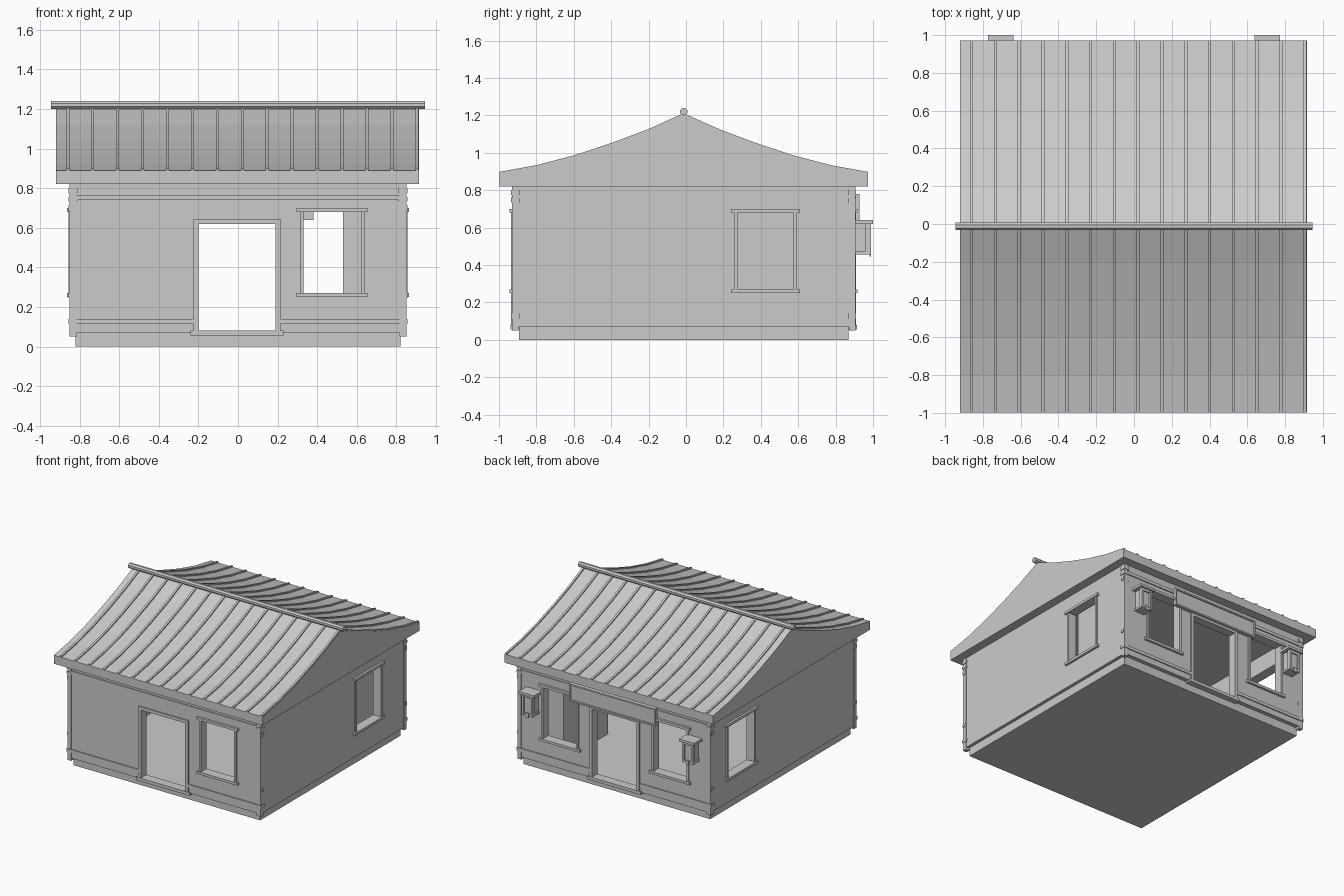
import bpy, bmesh, math
from mathutils import Vector

if "Cube" in bpy.data.objects:
    bpy.data.objects.remove(bpy.data.objects["Cube"], do_unlink=True)

grey = bpy.data.materials.new("plain_grey")
grey.use_nodes = True
grey.diffuse_color = (0.6, 0.6, 0.6, 1)
grey.node_tree.nodes["Principled BSDF"].inputs["Base Color"].default_value = (0.6, 0.6, 0.6, 1)

YC = -0.0125              # middle of the house, front to back
HALF_X, HALF_Y = 0.845, 0.9125
THICK = 0.06


def finish(name, bm):
    bmesh.ops.recalc_face_normals(bm, faces=bm.faces)
    mesh = bpy.data.meshes.new(name)
    bm.to_mesh(mesh)
    bm.free()
    mesh.materials.append(grey)
    obj = bpy.data.objects.new(name, mesh)
    bpy.context.collection.objects.link(obj)
    return obj


def box(name, x, y, z):
    """Box from three (low, high) ranges."""
    bm = bmesh.new()
    bmesh.ops.create_cube(bm, size=1)
    for v in bm.verts:
        v.co = Vector(r[0] + (c + 0.5) * (r[1] - r[0]) for c, r in zip(v.co, (x, y, z)))
    return finish(name, bm)


def wall_box(name, side, u, d, z):
    """Box on a wall: u runs along the wall, d points out from its face."""
    if side == "front":
        return box(name, u, (YC - HALF_Y - d[1], YC - HALF_Y - d[0]), z)
    if side == "back":
        return box(name, u, (YC + HALF_Y + d[0], YC + HALF_Y + d[1]), z)
    if side == "left":
        return box(name, (HALF_X + d[0], HALF_X + d[1]), u, z)
    return box(name, (-HALF_X - d[1], -HALF_X - d[0]), u, z)


def prism(name, outline, x):
    """Extrude a (y, z) outline along x."""
    bm = bmesh.new()
    face = bm.faces.new([bm.verts.new((x[0], p[0], p[1])) for p in outline])
    ext = bmesh.ops.extrude_face_region(bm, geom=[face])
    moved = [g for g in ext["geom"] if isinstance(g, bmesh.types.BMVert)]
    bmesh.ops.translate(bm, verts=moved, vec=(x[1] - x[0], 0, 0))
    return finish(name, bm)


# Base and hollow walls
box("base", (-0.82, 0.82), (YC - 0.88, YC + 0.88), (0, 0.07))
walls = box("walls", (-HALF_X, HALF_X), (YC - HALF_Y, YC + HALF_Y), (0.068, 0.822))


def cut(cutter):
    cutter.hide_render = True
    cutter.hide_viewport = True
    cutter.display_type = "WIRE"
    mod = walls.modifiers.new("cut", "BOOLEAN")
    mod.operation, mod.solver, mod.object = "DIFFERENCE", "EXACT", cutter


cut(box("room_cutter", (-HALF_X + THICK, HALF_X - THICK),
        (YC - HALF_Y + THICK, YC + HALF_Y - THICK), (-0.1, 0.9)))

# Windows with surrounds
windows = [("front", 0.33, 0.62), ("back", 0.33, 0.62), ("back", -0.64, -0.35),
           ("left", 0.275, 0.575), ("right", 0.36, 0.685)]
WZ = (0.27, 0.68)
for side, a, b in windows:
    cut(wall_box(side + "_window_cutter", side, (a, b), (-0.1, 0.1), WZ))
    for u in ((a - 0.018, a), (b, b + 0.018)):
        wall_box(side + "_window_post", side, u, (-0.03, 0.01), WZ)
    for z in ((WZ[0] - 0.02, WZ[0]), (WZ[1], WZ[1] + 0.02)):
        wall_box(side + "_window_rail", side, (a - 0.035, b + 0.035), (-0.03, 0.018), z)

# Doorways with frames and thresholds
for side in ("front", "back"):
    cut(wall_box(side + "_door_cutter", side, (-0.2, 0.19), (-0.1, 0.1), (0, 0.62)))
    for u in ((-0.225, -0.2), (0.19, 0.215)):
        wall_box(side + "_door_post", side, u, (-0.03, 0.01), (0.07, 0.62))
    wall_box(side + "_door_lintel", side, (-0.225, 0.215), (-0.03, 0.01), (0.62, 0.645))
    wall_box(side + "_threshold", side, (-0.24, 0.23), (-THICK, 0.014), (0.055, 0.08))
    # Horizontal rails beside the door
    for u in ((-0.82, -0.225), (0.215, 0.82)):
        wall_box(side + "_lower_rail", side, u, (-0.01, 0.008), (0.115, 0.14))
    wall_box(side + "_upper_rail", side, (-0.82, 0.82), (-0.01, 0.008), (0.74, 0.765))

# Corner posts with projecting beam ends
for sx in (-1, 1):
    for sy in (-1, 1):
        cx, cy = sx * (HALF_X - 0.012), YC + sy * (HALF_Y - 0.012)
        box("corner_post", (cx - 0.017, cx + 0.017), (cy - 0.017, cy + 0.017), (0.05, 0.822))
        for z in ((0.735, 0.755), (0.775, 0.8), (0.115, 0.14)):
            box("beam_end", (cx - 0.022, cx + 0.022), (cy - 0.022, cy + 0.022), z)
        for z in ((0.685, 0.715), (0.245, 0.27)):
            box("side_beam_end", (cx - 0.023, cx + 0.023), (cy - 0.014, cy + 0.014), z)

# Tall cupboard inside the room
box("cupboard", (0.53, 0.72), (0.22, 0.78), (0.07, 0.822))

# Curved gable roof
half = [(0.985, 0.88), (0.79, 0.915), (0.59, 0.967), (0.39, 1.033), (0.19, 1.108), (0, 1.193)]
curve = [(YC - y, z) for y, z in half] + [(YC + y, z) for y, z in half[-2::-1]]


def lifted(low, high):
    return [(y, z + low) for y, z in curve] + [(y, z + high) for y, z in reversed(curve)]


prism("roof_body", curve + [(curve[-1][0], 0.82), (curve[0][0], 0.82)], (-0.92, 0.915))
prism("roof_sheet", lifted(-0.004, 0.008), (-0.92, 0.915))
for i in range(15):
    x = -0.86 + i * 0.126
    prism("roof_rib", lifted(0, 0.018), (x - 0.008, x + 0.008))

# Ridge pole
octagon = [(YC + 0.021 * math.cos(math.radians(a)), 1.22 + 0.021 * math.sin(math.radians(a)))
           for a in range(22, 382, 45)]
prism("ridge_pole", octagon, (-0.945, 0.945))

# Signboard over the back door
wall_box("signboard", "back", (-0.38, 0.38), (0, 0.018), (0.64, 0.78))
for z in ((0.64, 0.652), (0.768, 0.78)):
    wall_box("signboard_rim", "back", (-0.38, 0.38), (0.01, 0.028), z)
for u in ((-0.38, -0.368), (0.368, 0.38)):
    wall_box("signboard_rim_end", "back", u, (0.01, 0.028), (0.64, 0.78))

# Wall lanterns at the back
for c in (-0.705, 0.705):
    wall_box("lantern_cap", "back", (c - 0.067, c + 0.067), (0, 0.1), (0.62, 0.64))
    wall_box("lantern_body", "back", (c - 0.036, c + 0.036), (0, 0.075), (0.47, 0.62))
    wall_box("lantern_bottom", "back", (c - 0.046, c + 0.046), (0, 0.085), (0.457, 0.475))
    for u in (c - 0.04, c + 0.04):
        wall_box("lantern_post", "back", (u - 0.008, u + 0.008), (0.06, 0.088), (0.457, 0.62))
    wall_box("lantern_top_rail", "back", (c - 0.046, c + 0.046), (0.06, 0.085), (0.6, 0.62))
    wall_box("lantern_tag", "back", (c - 0.012, c + 0.012), (0.08, 0.09), (0.445, 0.48))
